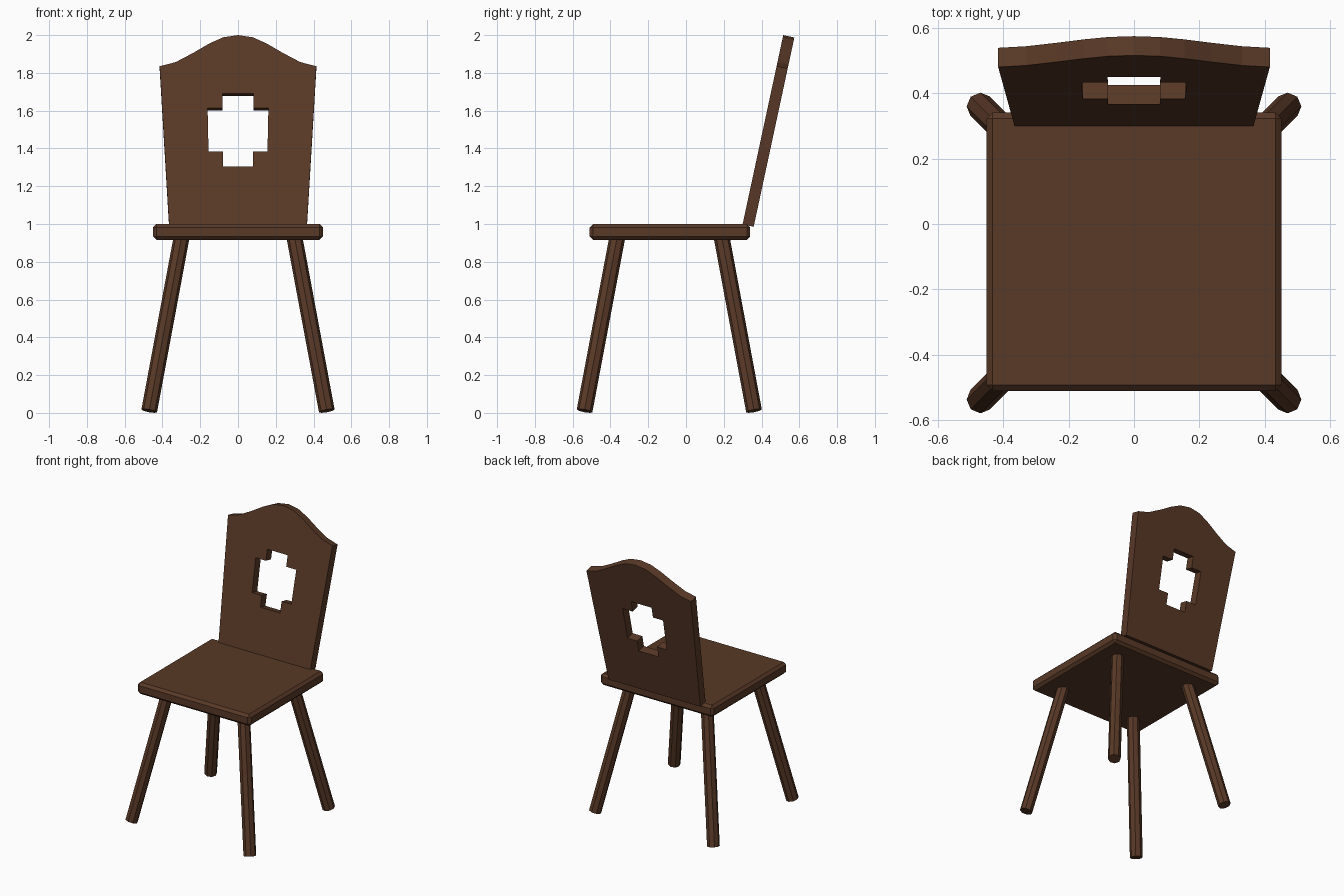
import bpy, bmesh
from mathutils import Vector, Matrix

default = bpy.data.objects.get("Cube")
if default:
    bpy.data.objects.remove(default, do_unlink=True)

# Single wood colour
wood = bpy.data.materials.new("dark_brown_wood")
wood.use_nodes = True
wood.diffuse_color = (0.10, 0.041, 0.02, 1)
for node in wood.node_tree.nodes:
    if node.type == 'BSDF_PRINCIPLED':
        node.inputs["Base Color"].default_value = wood.diffuse_color


def finish(name, bm):
    bmesh.ops.recalc_face_normals(bm, faces=bm.faces)
    mesh = bpy.data.meshes.new(name)
    bm.to_mesh(mesh)
    bm.free()
    mesh.materials.append(wood)
    obj = bpy.data.objects.new(name, mesh)
    bpy.context.scene.collection.objects.link(obj)
    return obj


# Seat: chamfered slab
bm = bmesh.new()
low, high = Vector((-0.45, -0.51, 0.916)), Vector((0.45, 0.34, 1.0))
bmesh.ops.create_cube(bm, size=1, matrix=Matrix.Translation((low + high) / 2)
                      @ Matrix.Diagonal((*(high - low), 1)))
seat = finish("seat", bm)
bevel = seat.modifiers.new("chamfer", 'BEVEL')
bevel.width = 0.018
bevel.segments = 1


# Legs: splayed eight-sided rods
def add_leg(name, foot, top, radius=0.042):
    axis = top - foot
    bm = bmesh.new()
    turn = axis.to_track_quat('Z', 'Y').to_matrix().to_4x4()
    bmesh.ops.create_cone(bm, cap_ends=True, segments=8, radius1=radius,
                          radius2=radius, depth=axis.length,
                          matrix=Matrix.Translation((foot + top) / 2) @ turn)
    finish(name, bm)


for side, s in (("left", 1), ("right", -1)):
    add_leg(f"front_{side}_leg", Vector((s * 0.47, -0.537, 0.011)), Vector((s * 0.295, -0.36, 0.95)))
    add_leg(f"back_{side}_leg", Vector((s * 0.47, 0.36, 0.011)), Vector((s * 0.295, 0.185, 0.95)))


# Backrest: leaning board with a curved crest and a cross-shaped opening
def mirrored_loop(half):
    left = [(-x, z) for x, z in reversed(half) if x > 0]
    return half + left


def board_point(x, z):
    return Vector((x, 0.30 + 0.215 * (z - 1), z))


outline = mirrored_loop([(0.365, 0.998), (0.415, 1.835), (0.33, 1.857), (0.235, 1.907),
                         (0.155, 1.954), (0.08, 1.988), (0, 2.0)])
opening = mirrored_loop([(0.079, 1.305), (0.079, 1.383), (0.156, 1.383),
                         (0.161, 1.613), (0.081, 1.613), (0.081, 1.69)])

bm = bmesh.new()
edges = []
for loop in (outline, opening):
    verts = [bm.verts.new(board_point(x, z)) for x, z in loop]
    edges += [bm.edges.new((v, verts[i - 1])) for i, v in enumerate(verts)]
bmesh.ops.triangle_fill(bm, use_beauty=True, edges=edges)
front = bm.faces[:]
result = bmesh.ops.extrude_face_region(bm, geom=front, use_keep_orig=True)
thickness = Vector((0, 1, -0.215)).normalized() * 0.06
bmesh.ops.translate(bm, vec=thickness,
                    verts=[g for g in result["geom"] if isinstance(g, bmesh.types.BMVert)])
finish("backrest", bm)
